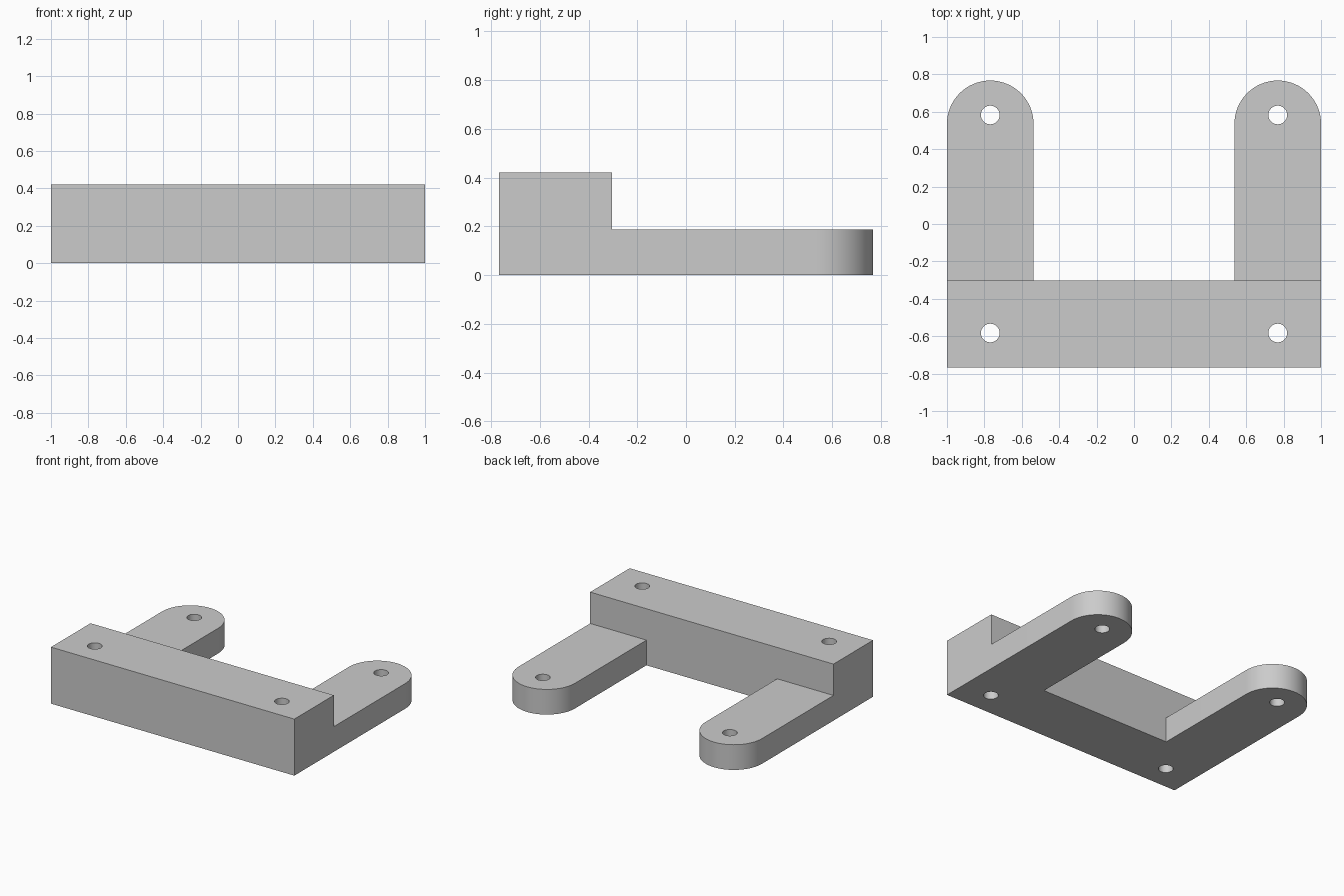
import bpy
import bmesh
from math import cos, sin, pi, radians

if "Cube" in bpy.data.objects:
    bpy.data.objects.remove(bpy.data.objects["Cube"], do_unlink=True)

HALF_W, HALF_D = 1.0, 0.767
ARM_W = 0.463
ARM_R = ARM_W / 2
ARM_X = HALF_W - ARM_R
INNER_X = HALF_W - ARM_W
STEP_Y = -0.303
TIP_Y = HALF_D - ARM_R
ARM_H, BAR_H = 0.187, 0.42
HOLE_R, HOLE_Y = 0.05, 0.583
SEGMENTS = 32

grey = bpy.data.materials.new("light grey")
grey.use_nodes = True
colour = (0.6, 0.6, 0.6, 1)
grey.diffuse_color = colour
grey.node_tree.nodes["Principled BSDF"].inputs["Base Color"].default_value = colour


def new_object(name, bm):
    bmesh.ops.recalc_face_normals(bm, faces=bm.faces)
    mesh = bpy.data.meshes.new(name)
    bm.to_mesh(mesh)
    bm.free()
    mesh.materials.append(grey)
    obj = bpy.data.objects.new(name, mesh)
    bpy.context.collection.objects.link(obj)
    return obj


def raise_faces(bm, faces, height):
    """Extrude faces upward and return the new top faces."""
    geom = bmesh.ops.extrude_face_region(bm, geom=faces)["geom"]
    for v in geom:
        if isinstance(v, bmesh.types.BMVert):
            v.co.z = height
    return [f for f in geom if isinstance(f, bmesh.types.BMFace)]


# Footprint: a bar with two round-ended arms sharing its rear edge
bm = bmesh.new()
vert = lambda x, y: bm.verts.new((x, y, 0))
rear = [vert(x, STEP_Y) for x in (HALF_W, INNER_X, -INNER_X, -HALF_W)]
bm.faces.new([vert(-HALF_W, -HALF_D), vert(HALF_W, -HALF_D)] + rear)
for side, (start, end) in ((1, (rear[1], rear[0])), (-1, (rear[3], rear[2]))):
    arc = [vert(side * ARM_X + ARM_R * cos(pi * i / SEGMENTS),
                TIP_Y + ARM_R * sin(pi * i / SEGMENTS))
           for i in range(SEGMENTS + 1)]
    bm.faces.new([start, end] + arc)

# Raise everything to arm height, then the bar to full height
top = raise_faces(bm, bm.faces[:], ARM_H)
bar = [f for f in top if f.calc_center_median().y < STEP_Y]
raise_faces(bm, bar, BAR_H)
# Remove the leftover partition faces inside the solid
inner = [f for f in bm.faces if all(len(e.link_faces) > 2 for e in f.edges)]
bmesh.ops.delete(bm, geom=inner, context='FACES')
bracket = new_object("bracket", bm)

# Four vertical screw holes
bm = bmesh.new()
for x in (-ARM_X, ARM_X):
    for y in (-HOLE_Y, HOLE_Y):
        pin = bmesh.ops.create_cone(bm, cap_ends=True, segments=SEGMENTS,
                                    radius1=HOLE_R, radius2=HOLE_R, depth=2)
        bmesh.ops.translate(bm, verts=pin["verts"], vec=(x, y, 0))
cutter = new_object("hole_cutter", bm)
cutter.hide_render = True

holes = bracket.modifiers.new("screw_holes", 'BOOLEAN')
holes.operation = 'DIFFERENCE'
holes.solver = 'EXACT'
holes.object = cutter
bpy.ops.object.select_all(action='DESELECT')
bracket.select_set(True)
bpy.context.view_layer.objects.active = bracket
bpy.ops.object.modifier_apply(modifier=holes.name)
bpy.data.objects.remove(cutter, do_unlink=True)

# Smooth the round ends and holes, keep the block edges sharp
bpy.ops.object.shade_smooth_by_angle(angle=radians(30))
